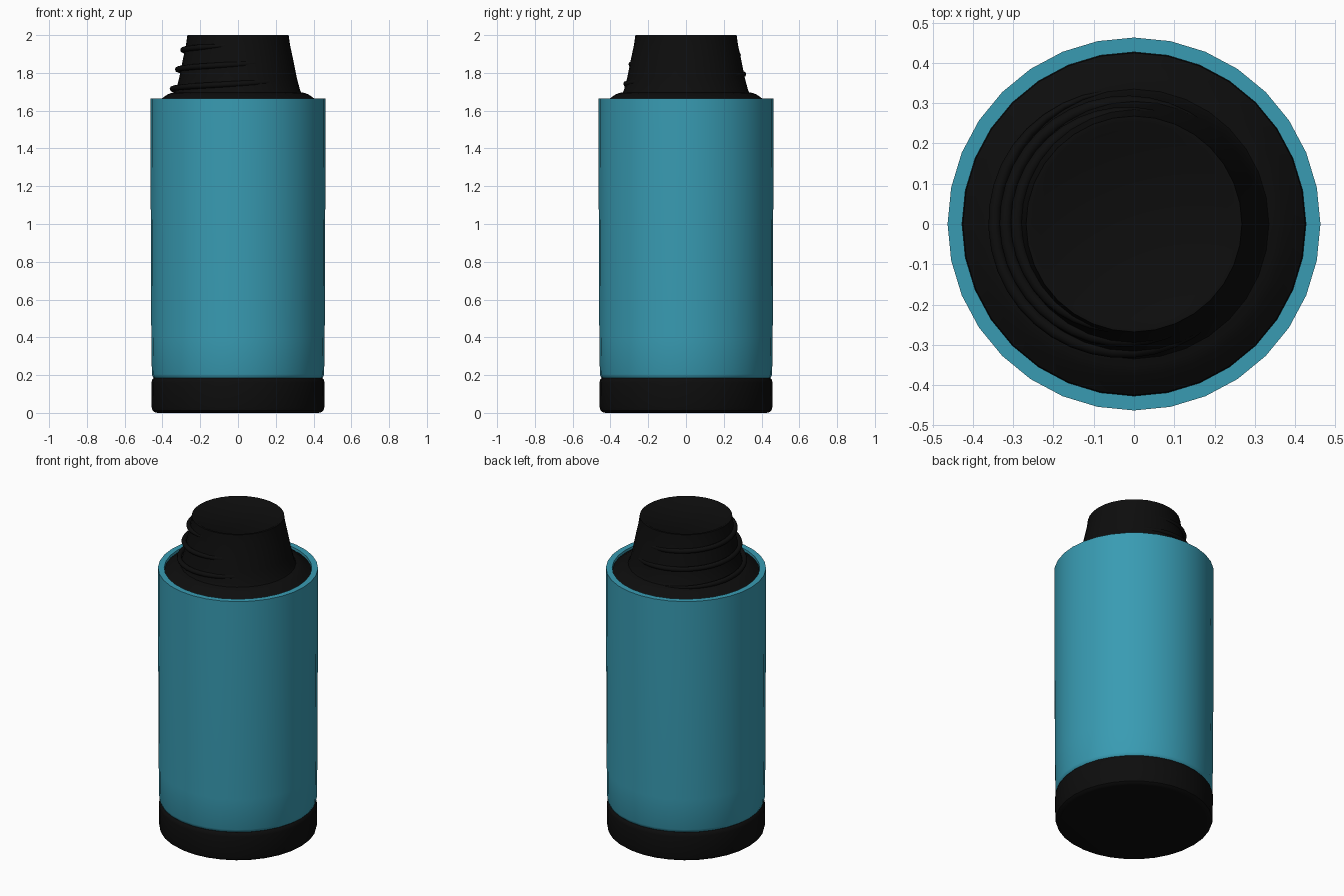
import bpy, bmesh, math

if "Cube" in bpy.data.objects:
    bpy.data.objects.remove(bpy.data.objects["Cube"])

SIDES = 32


def material(name, color):
    m = bpy.data.materials.new(name)
    m.diffuse_color = (*color, 1)
    m.use_nodes = True
    m.node_tree.nodes["Principled BSDF"].inputs["Base Color"].default_value = m.diffuse_color
    return m


def finish(name, bm, mat, angle=35):
    bmesh.ops.recalc_face_normals(bm, faces=bm.faces[:])
    me = bpy.data.meshes.new(name)
    bm.to_mesh(me)
    bm.free()
    ob = bpy.data.objects.new(name, me)
    bpy.context.collection.objects.link(ob)
    me.materials.append(mat)
    bpy.ops.object.select_all(action='DESELECT')
    ob.select_set(True)
    bpy.context.view_layer.objects.active = ob
    bpy.ops.object.shade_smooth_by_angle(angle=math.radians(angle))
    return ob


def bridge(bm, a, b):
    # joins two rings of vertices; a ring of one vertex is a pole
    n = max(len(a), len(b))
    for i in range(n):
        j = (i + 1) % n
        quad = [a[i % len(a)], a[j % len(a)], b[j % len(b)], b[i % len(b)]]
        bm.faces.new(list(dict.fromkeys(quad)))


def lathe(name, profile, mat, closed=False):
    bm = bmesh.new()
    rings = []
    for r, z in profile:
        if r == 0:
            rings.append([bm.verts.new((0, 0, z))])
        else:
            rings.append([bm.verts.new((r * math.cos(math.tau * i / SIDES),
                                        r * math.sin(math.tau * i / SIDES), z))
                          for i in range(SIDES)])
    for a, b in zip(rings, rings[1:] + (rings[:1] if closed else [])):
        bridge(bm, a, b)
    return finish(name, bm, mat)


teal = material("teal", (0.04, 0.33, 0.45))
black = material("black", (0.004, 0.004, 0.004))

# Base cup with rounded edges
lathe("base", [(0, 0), (0.425, 0), (0.44, 0.003), (0.452, 0.012), (0.457, 0.03),
               (0.458, 0.16), (0.455, 0.175), (0.447, 0.185), (0.42, 0.187), (0, 0.187)], black)

# Body sleeve with an open top rim
lathe("body_sleeve", [(0.425, 0.18), (0.44, 0.18), (0.45, 0.188), (0.456, 0.205), (0.459, 0.4),
                      (0.463, 1.33), (0.463, 1.665), (0.427, 1.665), (0.427, 1.60)],
      teal)

# Tapered neck with flared shoulder and slightly dished top
lathe("neck", [(0.427, 1.635), (0.425, 1.65), (0.40, 1.667), (0.375, 1.685), (0.355, 1.693),
               (0.335, 1.697), (0.328, 1.71), (0.31, 1.78), (0.29, 1.88), (0.275, 1.95),
               (0.27, 1.985), (0.268, 2.0), (0.255, 2.0), (0.235, 1.988), (0, 1.985)], black)

# Screw thread: helix wrapped around the neck, slightly off-centre
bm = bmesh.new()
turns, steps, tube = 2.55, 100, 0.015
rings = []
for k in range(steps + 1):
    t = k / steps
    a = math.pi / 2 + math.tau * turns * t
    z = 1.69 + 0.103 * turns * t
    r = 0.325 - 0.27 * (z - 1.715)
    s = tube * min(1, 0.2 + 12 * min(t, 1 - t))
    rings.append([bm.verts.new(((r + s * math.cos(p)) * math.cos(a) - 0.022,
                                (r + s * math.cos(p)) * math.sin(a),
                                z + s * math.sin(p)))
                  for p in (math.tau * i / 8 for i in range(8))])
for a, b in zip(rings, rings[1:]):
    bridge(bm, a, b)
bm.faces.new(rings[0])
bm.faces.new(rings[-1])
finish("screw_thread", bm, black, 60)
